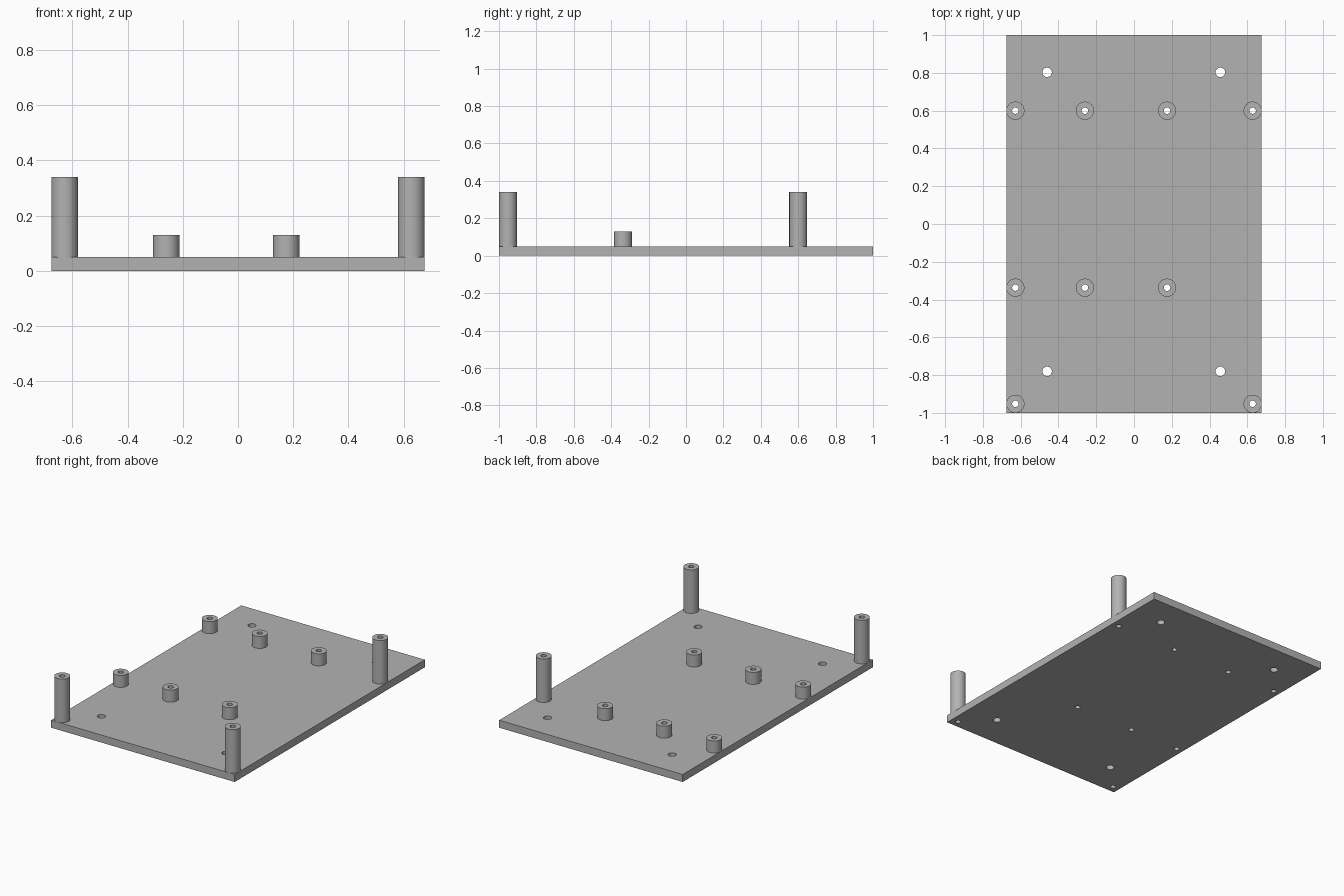
import bpy
import bmesh
from math import cos, sin, tau, radians

cube = bpy.data.objects.get("Cube")
if cube:
    bpy.data.objects.remove(cube, do_unlink=True)

HALF_X, HALF_Y = 0.676, 1.0
PLATE_TOP, SHORT_TOP, TALL_TOP = 0.05, 0.13, 0.34
POST_R, BORE_R, MOUNT_R = 0.048, 0.017, 0.025
SIDES = 40

grey = bpy.data.materials.new("grey_plastic")
grey.use_nodes = True
colour = (0.45, 0.45, 0.45, 1)
grey.diffuse_color = colour
grey.node_tree.nodes["Principled BSDF"].inputs["Base Color"].default_value = colour


def circle(x, y, r):
    return [(x + r * cos(tau * i / SIDES), y + r * sin(tau * i / SIDES))
            for i in range(SIDES)]


def extruded(name, outlines, z0, z1):
    """Fill the first outline, leave the others as holes, and extrude upwards."""
    bm = bmesh.new()
    edges = []
    for outline in outlines:
        verts = [bm.verts.new((x, y, z0)) for x, y in outline]
        edges += [bm.edges.new((a, b)) for a, b in zip(verts, verts[1:] + verts[:1])]
    bmesh.ops.triangle_fill(bm, edges=edges, use_beauty=True, normal=(0, 0, 1))
    top = bmesh.ops.extrude_face_region(bm, geom=bm.faces[:], use_keep_orig=True)
    moved = [v for v in top["geom"] if isinstance(v, bmesh.types.BMVert)]
    bmesh.ops.translate(bm, verts=moved, vec=(0, 0, z1 - z0))
    bmesh.ops.recalc_face_normals(bm, faces=bm.faces[:])
    mesh = bpy.data.meshes.new(name)
    bm.to_mesh(mesh)
    bm.free()
    mesh.materials.append(grey)
    obj = bpy.data.objects.new(name, mesh)
    bpy.context.collection.objects.link(obj)
    bpy.ops.object.select_all(action="DESELECT")
    obj.select_set(True)
    bpy.context.view_layer.objects.active = obj
    bpy.ops.object.shade_smooth_by_angle(angle=radians(30))
    return obj


# Standoff and mounting hole positions
BACK, MIDDLE, FRONT = 0.6, -0.337, -0.952
SIDE = 0.628
tall = [(-SIDE, FRONT), (SIDE, FRONT), (SIDE, BACK)]
short = [(x, y) for y in (BACK, MIDDLE) for x in (-SIDE, -0.26, 0.175)]
mounts = [(x, y) for x in (-0.46, 0.457) for y in (-0.78, 0.803)]

# Base plate, pierced by the mounting holes and the standoff bores
rectangle = [(-HALF_X, -HALF_Y), (HALF_X, -HALF_Y), (HALF_X, HALF_Y), (-HALF_X, HALF_Y)]
holes = [circle(x, y, MOUNT_R) for x, y in mounts]
holes += [circle(x, y, BORE_R) for x, y in tall + short]
extruded("base_plate", [rectangle] + holes, 0, PLATE_TOP)

# Hollow standoffs
for label, places, height in (("tall", tall, TALL_TOP), ("short", short, SHORT_TOP)):
    for n, (x, y) in enumerate(places, 1):
        extruded(f"{label}_standoff_{n}",
                 [circle(x, y, POST_R), circle(x, y, BORE_R)], PLATE_TOP, height)
